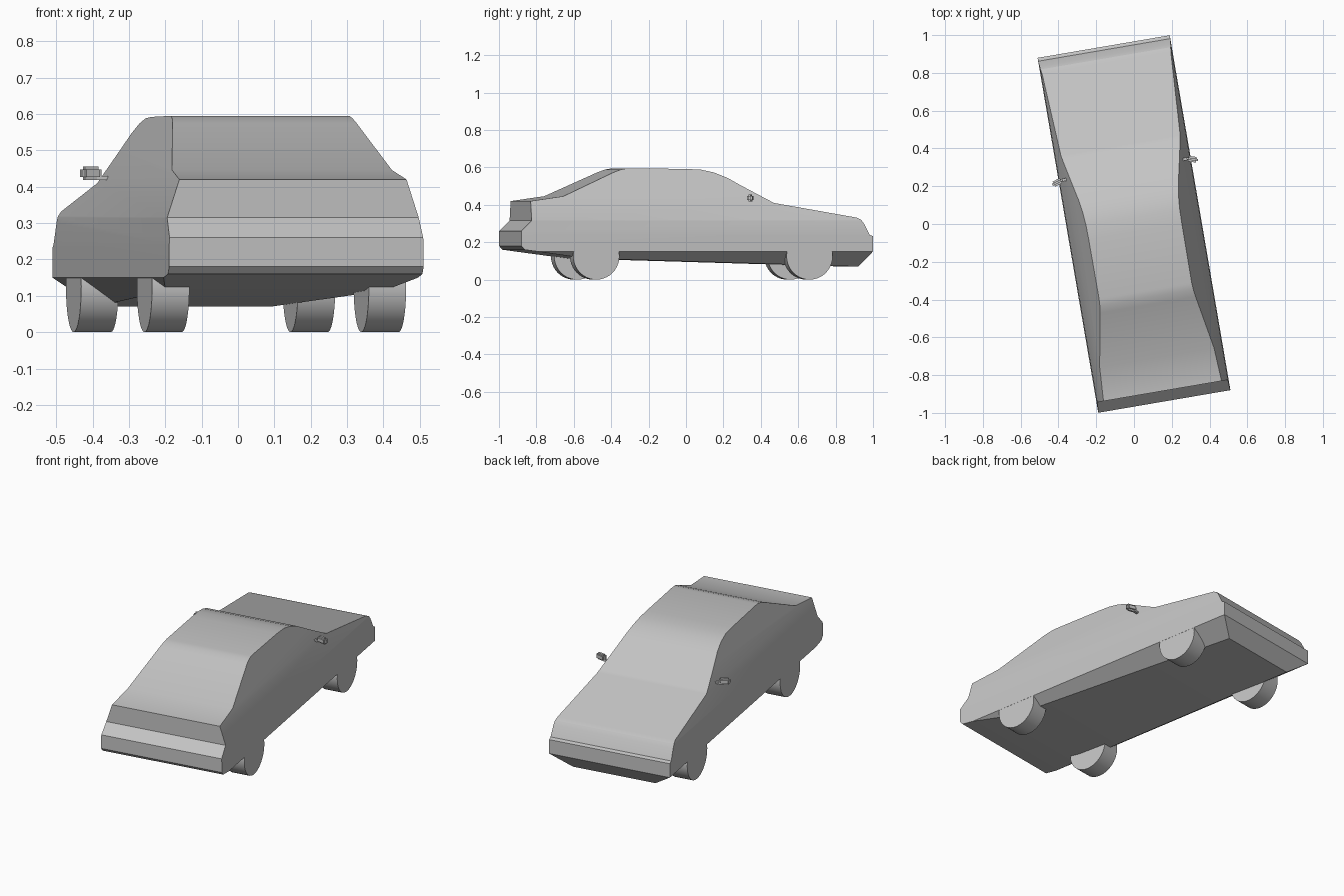
import bpy, bmesh, math
from mathutils import Matrix, Vector

if "Cube" in bpy.data.objects:
    bpy.data.objects.remove(bpy.data.objects["Cube"])

# The car stands turned a little about the vertical axis
TURN = Matrix.Rotation(math.radians(9.7), 4, "Z")

grey = bpy.data.materials.new("light_grey")
grey.use_nodes = True
colour = (0.55, 0.55, 0.55, 1)
grey.diffuse_color = colour
grey.node_tree.nodes["Principled BSDF"].inputs["Base Color"].default_value = colour


def finish(name, bm, angle=27):
    bmesh.ops.recalc_face_normals(bm, faces=bm.faces)
    bm.transform(TURN)
    mesh = bpy.data.meshes.new(name)
    bm.to_mesh(mesh)
    bm.free()
    mesh.materials.append(grey)
    ob = bpy.data.objects.new(name, mesh)
    bpy.context.collection.objects.link(ob)
    bpy.ops.object.select_all(action="DESELECT")
    ob.select_set(True)
    bpy.context.view_layer.objects.active = ob
    bpy.ops.object.shade_smooth_by_angle(angle=math.radians(angle))
    return ob


# Half width of the body at each height: tucked sill, flat flank, leaning cabin
LEVELS = [(0.07, 0.243), (0.15, 0.355), (0.24, 0.355), (0.315, 0.351),
          (0.42, 0.317), (0.6, 0.247)]


def half_width(z):
    for (z0, w0), (z1, w1) in zip(LEVELS, LEVELS[1:]):
        if z <= z1:
            return w0 + (w1 - w0) * (z - z0) / (z1 - z0)
    return LEVELS[-1][1]


# Body: side profile (length, height) from nose over roof to tail and underside
PROFILE = [(0.953, 0.15), (0.953, 0.232), (0.935, 0.24), (0.905, 0.3),
           (0.89, 0.32), (0.865, 0.332), (0.422, 0.41), (0.256, 0.5),
           (0.177, 0.545), (0.108, 0.573), (0.038, 0.588), (-0.043, 0.592),
           (-0.36, 0.595), (-0.395, 0.589), (-0.434, 0.575), (-0.717, 0.446),
           (-0.897, 0.42), (-0.897, 0.315), (-0.953, 0.26), (-0.953, 0.18),
           (-0.935, 0.16), (-0.6, 0.114), (0.893, 0.07)]

bm = bmesh.new()
face = bm.faces.new([bm.verts.new((-1, y, z)) for y, z in PROFILE])
new = bmesh.ops.extrude_face_region(bm, geom=[face])["geom"]
bmesh.ops.translate(bm, vec=(2, 0, 0),
                    verts=[v for v in new if isinstance(v, bmesh.types.BMVert)])
for z, _ in LEVELS[1:-1]:
    bmesh.ops.bisect_plane(bm, geom=bm.verts[:] + bm.edges[:] + bm.faces[:],
                           plane_co=(0, 0, z), plane_no=(0, 0, 1))
for v in bm.verts:
    v.co.x = math.copysign(half_width(v.co.z), v.co.x)
finish("car_body", bm)

# Wheels
RADIUS, WHEEL_WIDTH = 0.125, 0.104
for end, y in (("front", 0.61), ("rear", -0.547)):
    for side, s in (("left", 1), ("right", -1)):
        bm = bmesh.new()
        place = (Matrix.Translation((s * (0.3545 - WHEEL_WIDTH / 2), y, RADIUS))
                 @ Matrix.Rotation(math.pi / 2, 4, "Y"))
        bmesh.ops.create_cone(bm, cap_ends=True, segments=40, radius1=RADIUS,
                              radius2=RADIUS, depth=WHEEL_WIDTH, matrix=place)
        finish(f"{end}_{side}_wheel", bm)

# Door mirrors: swept-back rounded housing on a thin arm
for side, s in (("left", 1), ("right", -1)):
    bm = bmesh.new()
    sweep = Matrix.Rotation(math.radians(-18 * s), 4, "Z")
    place = Matrix.Translation((s * 0.362, 0.286, 0.437)) @ sweep
    bmesh.ops.create_cube(bm, matrix=place @ Matrix.Diagonal((0.06, 0.03, 0.038, 1)))
    bmesh.ops.bevel(bm, geom=bm.edges[:], offset=0.009, segments=2, affect="EDGES")
    finish(f"{side}_mirror", bm, 40)

    bm = bmesh.new()
    bmesh.ops.create_cube(bm, matrix=Matrix.Translation((s * 0.325, 0.293, 0.424))
                          @ Matrix.Diagonal((0.05, 0.015, 0.01, 1)))
    finish(f"{side}_mirror_arm", bm)
